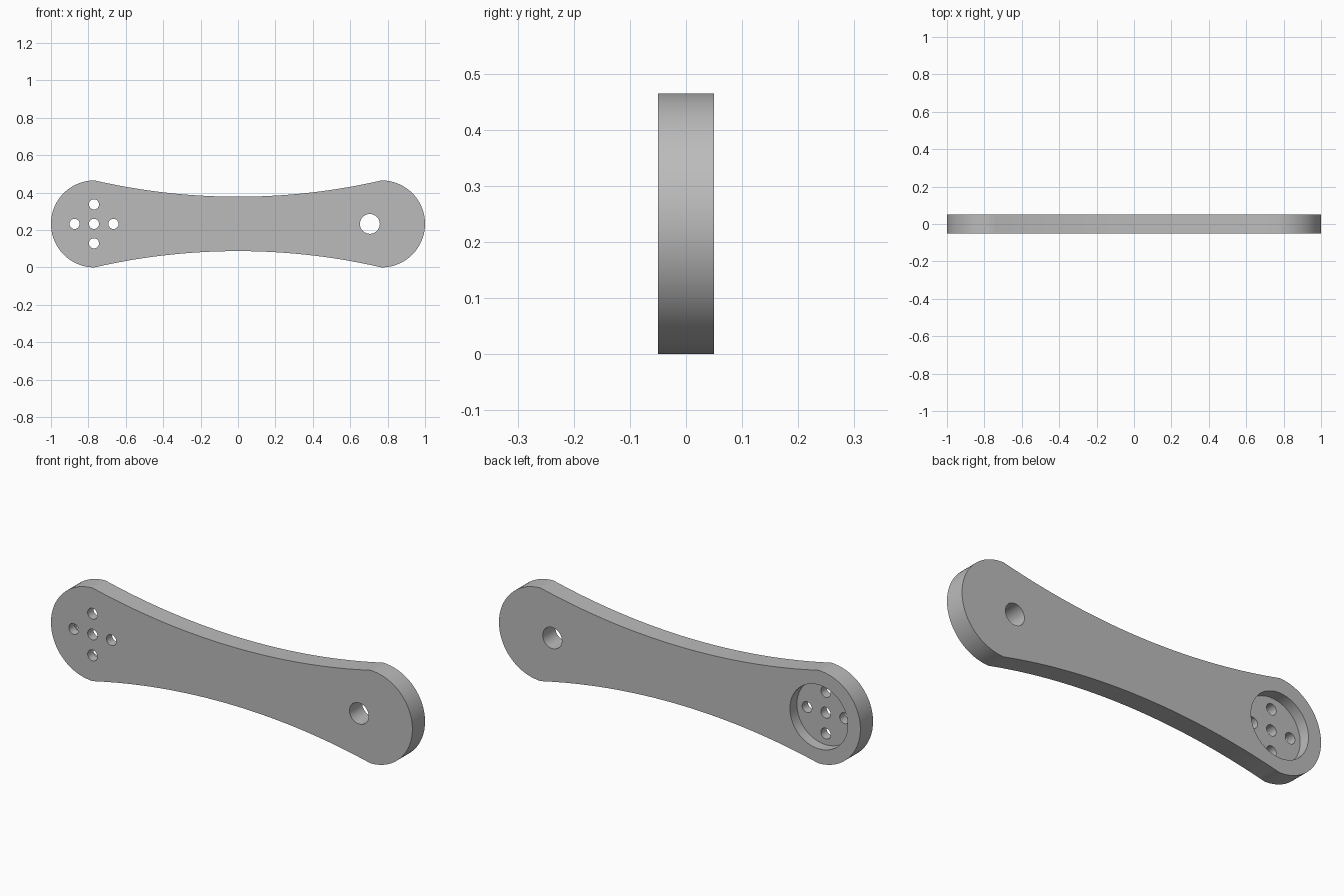
import bpy, bmesh
from math import sin, cos, pi, asin, radians
from mathutils import Matrix

if "Cube" in bpy.data.objects:
    bpy.data.objects.remove(bpy.data.objects["Cube"])

THICK = 0.1        # along y
END_R = 0.2325     # rounded end radius, also mid height
END_X = 1 - END_R  # centre of the rounded ends
SAG = 0.087        # depth of the waist
HOLE_X = -0.77     # centre of the hole pattern

gray = bpy.data.materials.new("plain_gray")
gray.use_nodes = True
gray.diffuse_color = (0.5, 0.5, 0.5, 1)
gray.node_tree.nodes["Principled BSDF"].inputs["Base Color"].default_value = (0.5, 0.5, 0.5, 1)


def add_object(name, bm):
    bmesh.ops.recalc_face_normals(bm, faces=bm.faces)
    mesh = bpy.data.meshes.new(name)
    bm.to_mesh(mesh)
    bm.free()
    mesh.materials.append(gray)
    obj = bpy.data.objects.new(name, mesh)
    bpy.context.collection.objects.link(obj)
    return obj


def outline():
    """Round right end, concave top, then the same turned half a circle."""
    n = 48
    half = [(END_X + END_R * cos(a), END_R * sin(a))
            for a in (pi * (i / n - 0.5) for i in range(n + 1))]
    radius = (END_X ** 2 + SAG ** 2) / (2 * SAG)
    sweep = asin(END_X / radius)
    for i in range(1, n):
        a = sweep * (1 - 2 * i / n)
        half.append((radius * sin(a), END_R - SAG + radius * (1 - cos(a))))
    return half + [(-x, -z) for x, z in half]


def cut_round(obj, x, z, radius, y_from, y_to, sides=48):
    """Cut a round hole along y, then drop the cutter."""
    bm = bmesh.new()
    place = Matrix.Translation((x, (y_from + y_to) / 2, z)) @ Matrix.Rotation(pi / 2, 4, 'X')
    bmesh.ops.create_cone(bm, cap_ends=True, segments=sides, radius1=radius,
                          radius2=radius, depth=y_to - y_from, matrix=place)
    cutter = add_object("hole_cutter", bm)
    cutter.hide_render = True
    mod = obj.modifiers.new("hole", 'BOOLEAN')
    mod.operation = 'DIFFERENCE'
    mod.solver = 'EXACT'
    mod.object = cutter
    bpy.ops.object.modifier_apply(modifier=mod.name)
    bpy.data.objects.remove(cutter)


# Arm plate
bm = bmesh.new()
face = bm.faces.new([bm.verts.new((x, -THICK / 2, z + END_R)) for x, z in outline()])
side = bmesh.ops.extrude_face_region(bm, geom=[face])
bmesh.ops.translate(bm, vec=(0, THICK, 0),
                    verts=[v for v in side["geom"] if isinstance(v, bmesh.types.BMVert)])
arm = add_object("link_arm", bm)
bpy.ops.object.select_all(action='DESELECT')
arm.select_set(True)
bpy.context.view_layer.objects.active = arm

# Round pocket in the back, pivot hole, and the cross of five screw holes
cut_round(arm, HOLE_X, END_R, 0.16, -0.005, 0.1, 64)
cut_round(arm, 0.705, END_R, 0.053, -0.1, 0.1)
for dx, dz in ((0, 0), (1, 0), (-1, 0), (0, 1), (0, -1)):
    cut_round(arm, HOLE_X + dx * 0.104, END_R + dz * 0.104, 0.027, -0.1, 0.07, 32)

bpy.ops.object.shade_smooth_by_angle(angle=radians(30))
